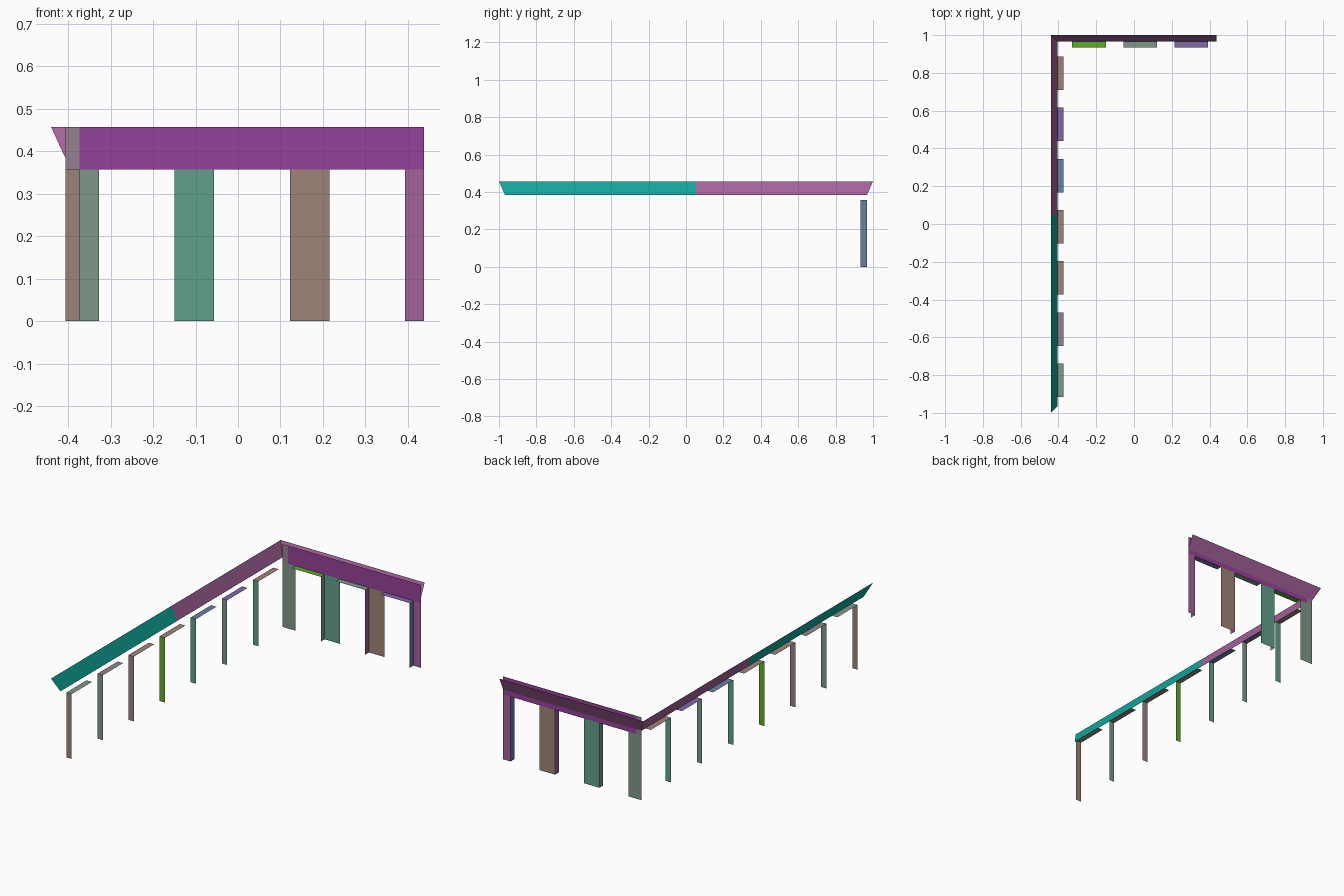
import bpy

cube = bpy.data.objects.get("Cube")
if cube:
    bpy.data.objects.remove(cube, do_unlink=True)


def linear(c):
    c /= 255
    return c / 12.92 if c <= 0.04045 else ((c + 0.055) / 1.055) ** 2.4


def material(name, *rgb):
    colour = [linear(c) for c in rgb] + [1]
    mat = bpy.data.materials.new(name)
    mat.use_nodes = True
    mat.diffuse_color = colour
    mat.node_tree.nodes["Principled BSDF"].inputs["Base Color"].default_value = colour
    return mat


teal = material("teal", 16, 168, 158)
plum = material("plum", 165, 98, 155)
purple = material("purple", 150, 66, 154)
brown = material("brown", 158, 132, 119)
sage = material("sage", 127, 152, 136)
sea_green = material("sea_green", 97, 160, 138)
lime = material("lime", 98, 170, 42)
lavender = material("lavender", 128, 106, 166)
blue = material("blue", 104, 128, 160)
mauve = material("mauve", 148, 130, 144)


def sheet(name, mat, *corners):
    """Single flat four-sided face."""
    mesh = bpy.data.meshes.new(name)
    mesh.from_pydata(corners, [], [range(4)])
    mesh.materials.append(mat)
    obj = bpy.data.objects.new(name, mesh)
    bpy.context.collection.objects.link(obj)


def wall(name, mat, x0, x1, y, z0, z1):
    sheet(name, mat, (x0, y, z0), (x1, y, z0), (x1, y, z1), (x0, y, z1))


def side(name, mat, x, y0, y1, z0, z1):
    sheet(name, mat, (x, y1, z0), (x, y0, z0), (x, y0, z1), (x, y1, z1))


def soffit(name, mat, x0, x1, y0, y1, z):
    sheet(name, mat, (x0, y0, z), (x0, y1, z), (x1, y1, z), (x1, y0, z))


HEAD, EAVE, TOP = 0.357, 0.383, 0.457   # opening head, cornice foot, cornice top
X_IN, X_WALL, X_OUT = -0.373, -0.406, -0.44
Y_IN, Y_WALL, Y_OUT = 0.934, 0.967, 1.0

# Long wing: one jamb and one soffit per opening, front to back
jambs = [brown, sage, mauve, lime, sea_green, sage, sea_green]
heads = [sage, mauve, brown, brown, blue, lavender, brown]
for i, (jamb, head) in enumerate(zip(jambs, heads)):
    y = -0.916 + i * 0.271
    wall(f"wing_jamb_{i + 1}", jamb, X_WALL, X_IN, y, 0, HEAD)
    soffit(f"wing_soffit_{i + 1}", head, X_WALL, X_IN, y, y + 0.177, HEAD)

# Back wing: piers between the openings
wall("corner_pier", sage, X_WALL, -0.327, Y_WALL, 0, HEAD)
wall("pier_1", sea_green, -0.149, -0.056, Y_WALL, 0, HEAD)
wall("pier_2", brown, 0.122, 0.215, Y_WALL, 0, HEAD)
wall("end_pier", plum, 0.393, 0.438, Y_WALL, 0, HEAD)

# Back wing: jambs and soffits
for i, (jamb, head) in enumerate(zip([sage, plum, blue], [lime, sage, lavender])):
    x = -0.327 + i * 0.271
    side(f"back_jamb_{i + 1}", jamb, x + 0.178, Y_IN, Y_WALL, 0, HEAD)
    soffit(f"back_soffit_{i + 1}", head, x, x + 0.178, Y_IN, Y_WALL, HEAD)

# Wall above the back openings, with its corner strip
wall("upper_wall", purple, X_IN, 0.438, Y_WALL, HEAD, TOP)
wall("upper_corner", mauve, X_WALL, X_IN, Y_WALL, HEAD, TOP)

# Flared cornice, mitred at the corner
sheet("back_cornice", plum, (0.438, Y_WALL, EAVE), (X_WALL, Y_WALL, EAVE),
      (X_OUT, Y_OUT, TOP), (0.438, Y_OUT, TOP))
JOIN = 0.05
sheet("wing_cornice_rear", plum, (X_WALL, Y_WALL, EAVE), (X_WALL, JOIN, EAVE),
      (X_OUT, JOIN, TOP), (X_OUT, Y_OUT, TOP))
sheet("wing_cornice_front", teal, (X_WALL, JOIN, EAVE), (X_WALL, -Y_WALL, EAVE),
      (X_OUT, -Y_OUT, TOP), (X_OUT, JOIN, TOP))
